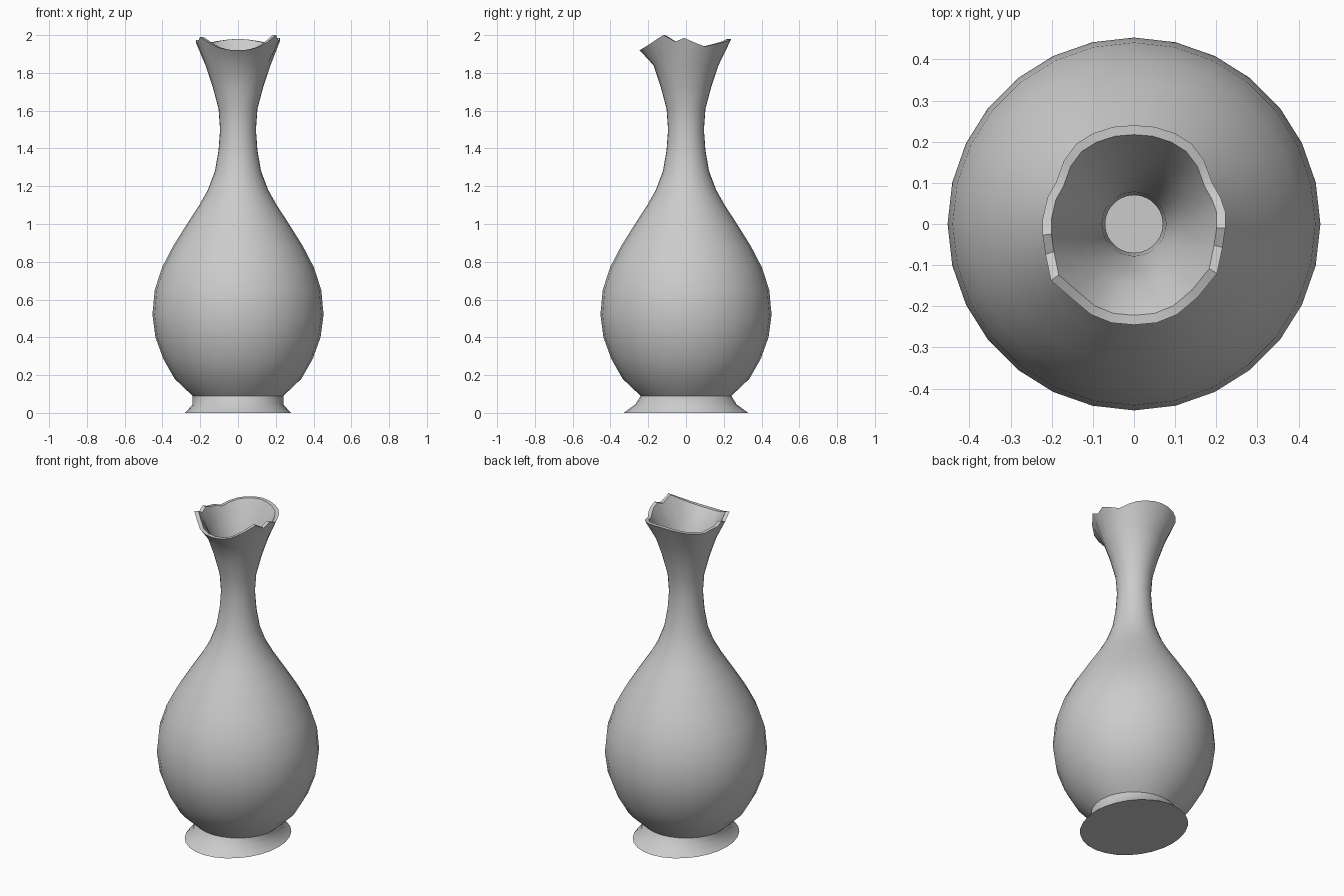
import bpy, bmesh
from math import sin, cos, pi

if "Cube" in bpy.data.objects:
    bpy.data.objects.remove(bpy.data.objects["Cube"])

SIDES = 28


def ring(rx, ry, z):
    """One horizontal ring, starting at the front (-y) and turning towards +x."""
    return [(rx * sin(2 * pi * i / SIDES), -ry * cos(2 * pi * i / SIDES), z)
            for i in range(SIDES)]


def loft(name, rings, cap_start=True, cap_end=True, angle=32):
    bm = bmesh.new()
    rows = [[bm.verts.new(p) for p in r] for r in rings]
    for a, b in zip(rows, rows[1:]):
        for i in range(SIDES):
            j = (i + 1) % SIDES
            bm.faces.new((a[i], a[j], b[j], b[i]))
    if cap_start:
        bm.faces.new(rows[0][::-1])
    if cap_end:
        bm.faces.new(rows[-1])
    mesh = bpy.data.meshes.new(name)
    bm.to_mesh(mesh)
    bm.free()
    obj = bpy.data.objects.new(name, mesh)
    bpy.context.collection.objects.link(obj)
    bpy.ops.object.select_all(action='DESELECT')
    obj.select_set(True)
    bpy.context.view_layer.objects.active = obj
    bpy.ops.object.shade_smooth_by_angle(angle=angle * pi / 180)
    return obj


# Outer profile (radius, height) from the base to just below the lip
profile = [(.24, .09), (.335, .18), (.395, .285), (.437, .40), (.453, .52),
           (.441, .65), (.402, .77), (.345, .88), (.27, 1.0), (.205, 1.10),
           (.16, 1.18), (.122, 1.28), (.103, 1.39), (.095, 1.50),
           (.103, 1.61), (.135, 1.73), (.172, 1.84)]

# Broken, notched lip: right half from front to back
lip_right = [(0, -.245, 1.92), (.055, -.24, 1.923), (.105, -.22, 1.935),
             (.155, -.178, 1.962), (.202, -.12, 2.0), (.215, -.057, 1.965),
             (.222, -.01, 1.985), (.222, .03, 1.968), (.21, .065, 1.953),
             (.19, .10, 1.94), (.17, .155, 1.952), (.14, .195, 1.962),
             (.10, .22, 1.97), (.05, .236, 1.977), (0, .24, 1.98)]
# The left half mirrors it with its notch slightly lower and further forward
lip_left = [(-x, y - (.017 if 4 <= i <= 7 else 0), z - (.01 if 4 <= i <= 7 else 0))
            for i, (x, y, z) in enumerate(lip_right)]
lip = lip_right + lip_left[13:0:-1]
lip_inner = [(x * .905, y * .905, z) for x, y, z in lip]

# Body: outer wall, lip, then inner wall down to the floor
outer = [ring(r, r, z) for r, z in profile]
inner = [ring(r - .025, r - .025, z + (.025 if z < .1 else 0))
         for r, z in reversed(profile)]
loft("vase_body", outer + [lip, lip_inner] + inner)

# Flared oval foot
loft("vase_foot", [ring(.28, .33, 0), ring(.24, .268, .045), ring(.24, .24, .09)],
     cap_end=False, angle=50)
